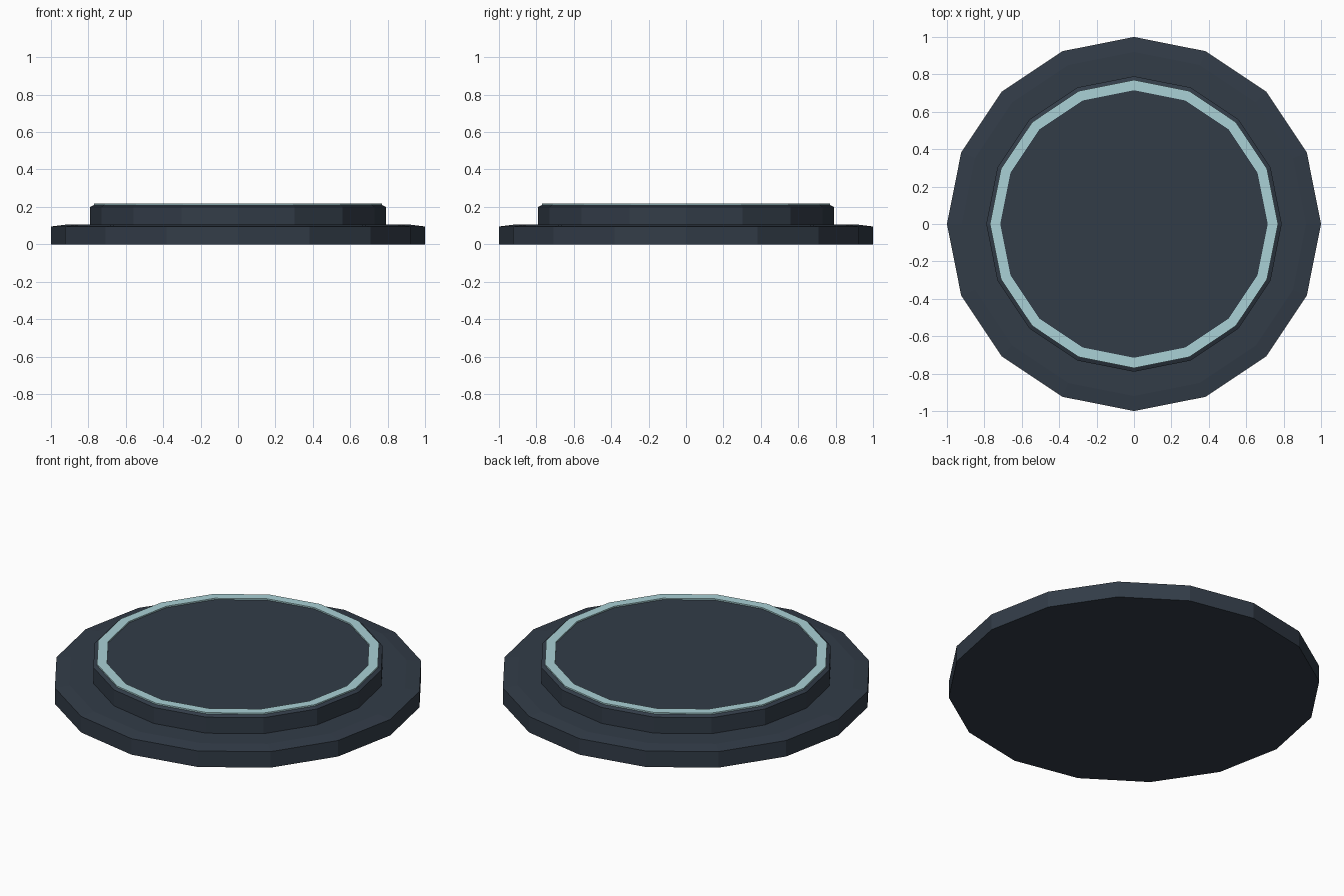
import bpy, bmesh, math

if "Cube" in bpy.data.objects:
    bpy.data.objects.remove(bpy.data.objects["Cube"])

SIDES = 16

def material(name, rgb):
    m = bpy.data.materials.new(name)
    m.diffuse_color = (*rgb, 1)
    m.use_nodes = True
    m.node_tree.nodes["Principled BSDF"].inputs["Base Color"].default_value = m.diffuse_color
    return m

def lathe(name, profile, mat, closed=False):
    """Revolve (radius, z) points into a faceted solid; cap the ends unless closed."""
    bm = bmesh.new()
    rings = []
    for r, z in profile:
        rings.append([bm.verts.new((r * math.cos(2 * math.pi * i / SIDES),
                                    r * math.sin(2 * math.pi * i / SIDES), z))
                      for i in range(SIDES)])
    pairs = list(zip(rings, rings[1:]))
    if closed:
        pairs.append((rings[-1], rings[0]))
    else:
        bm.faces.new(rings[0][::-1])
        bm.faces.new(rings[-1])
    for a, b in pairs:
        for i in range(SIDES):
            j = (i + 1) % SIDES
            bm.faces.new((a[i], a[j], b[j], b[i]))
    bmesh.ops.recalc_face_normals(bm, faces=bm.faces)
    me = bpy.data.meshes.new(name)
    bm.to_mesh(me)
    bm.free()
    me.materials.append(mat)
    ob = bpy.data.objects.new(name, me)
    bpy.context.collection.objects.link(ob)
    return ob

slate = material("dark slate", (0.032, 0.045, 0.064))
aqua = material("pale aqua", (0.40, 0.64, 0.67))

# Wide lower step with a shallow sloped rim
lathe("base_step", [(1.0, 0), (1.0, 0.095), (0.92, 0.105)], slate)
# Narrower upper step with a small chamfer
lathe("upper_step", [(0.79, 0.10), (0.79, 0.20), (0.77, 0.21)], slate)
# Thin light ring inlaid on the top
lathe("light_ring", [(0.77, 0.209), (0.77, 0.218), (0.715, 0.218), (0.715, 0.209)],
      aqua, closed=True)
